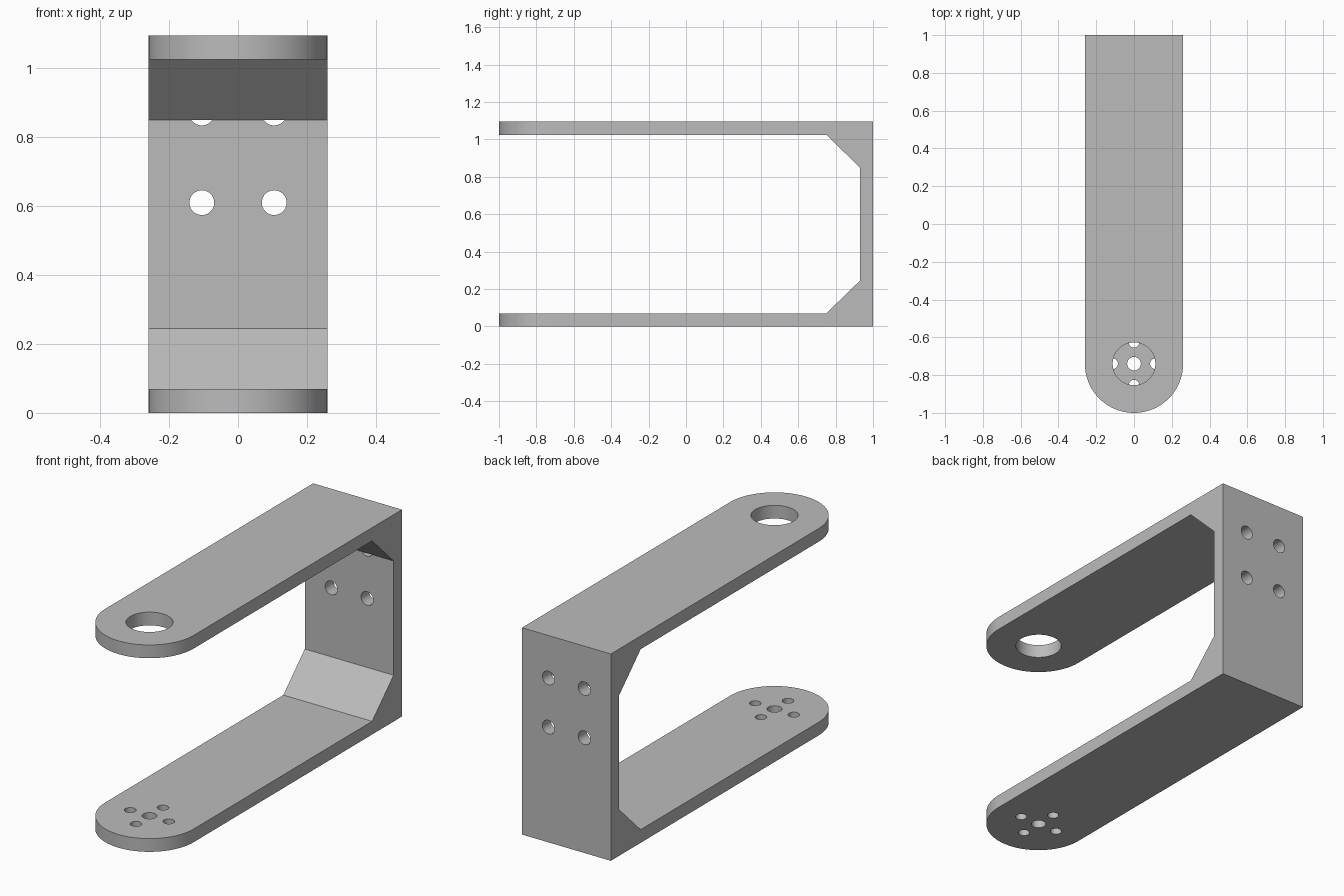
import bpy, bmesh, math

cube = bpy.data.objects.get("Cube")
if cube:
    bpy.data.objects.remove(cube, do_unlink=True)

HALF_W, HEIGHT, THICK = 0.26, 1.095, 0.07
BACK, WALL = 1.0, 0.93           # outer and inner faces of the back wall
PIVOT = -1.0 + HALF_W            # centre of the rounded arm ends
TOP = HEIGHT - THICK

grey = bpy.data.materials.new("plain grey")
grey.use_nodes = True
colour = (0.5, 0.5, 0.5, 1)
grey.diffuse_color = colour
grey.node_tree.nodes["Principled BSDF"].inputs["Base Color"].default_value = colour


def prism(name, outline, axis, lo, hi):
    """Extrude a 2D outline along an axis; the outline uses the other two axes."""
    bm = bmesh.new()
    rings = []
    for level in (lo, hi):
        ring = []
        for point in outline:
            co = list(point)
            co.insert(axis, level)
            ring.append(bm.verts.new(co))
        rings.append(ring)
        bm.faces.new(ring)
    n = len(outline)
    for i in range(n):
        j = (i + 1) % n
        bm.faces.new((rings[0][i], rings[0][j], rings[1][j], rings[1][i]))
    bmesh.ops.recalc_face_normals(bm, faces=bm.faces)
    mesh = bpy.data.meshes.new(name)
    bm.to_mesh(mesh)
    bm.free()
    mesh.materials.append(grey)
    obj = bpy.data.objects.new(name, mesh)
    bpy.context.collection.objects.link(obj)
    return obj


def arc(cx, cy, r, start, end, steps):
    angles = [start + (end - start) * i / steps for i in range(steps + 1)]
    return [(cx + r * math.cos(a), cy + r * math.sin(a)) for a in angles]


def circle(cx, cy, r, steps=40):
    return arc(cx, cy, r, 0, math.tau, steps)[:-1]


# Solid body with a rounded front
plan = arc(0, PIVOT, HALF_W, math.pi, math.tau, 48) + [(HALF_W, BACK), (-HALF_W, BACK)]
bracket = prism("bracket", plan, 2, 0, HEIGHT)

# Opening between the arms, with angled inner corners
opening = [(-1.2, THICK), (0.75, THICK), (WALL, 0.245),
           (WALL, HEIGHT - 0.245), (0.75, TOP), (-1.2, TOP)]
cutters = [prism("opening_cutter", opening, 0, -0.5, 0.5)]

# Large bore in the upper arm
cutters.append(prism("bore_cutter", circle(0, PIVOT, 0.113, 64), 2, 0.9, 1.2))

# Centre hole and four screw holes in the lower arm
cutters.append(prism("centre_cutter", circle(0, PIVOT, 0.036), 2, -0.1, 0.2))
for x, y in circle(0, PIVOT, 0.113, 4):
    cutters.append(prism("screw_cutter", circle(x, y, 0.028), 2, -0.1, 0.2))

# Four mounting holes, as deep as the back wall
for x in (-0.105, 0.105):
    for z in (0.61, 0.87):
        cutters.append(prism("mount_cutter", circle(x, z, 0.036), 1, WALL, 1.1))

bpy.ops.object.select_all(action='DESELECT')
bpy.context.view_layer.objects.active = bracket
bracket.select_set(True)
for cutter in cutters:
    cutter.hide_render = True
    mod = bracket.modifiers.new(cutter.name, 'BOOLEAN')
    mod.operation = 'DIFFERENCE'
    mod.solver = 'EXACT'
    mod.object = cutter
    bpy.ops.object.modifier_apply(modifier=mod.name)
    bpy.data.objects.remove(cutter, do_unlink=True)

bpy.ops.object.shade_smooth_by_angle(angle=math.radians(30))
